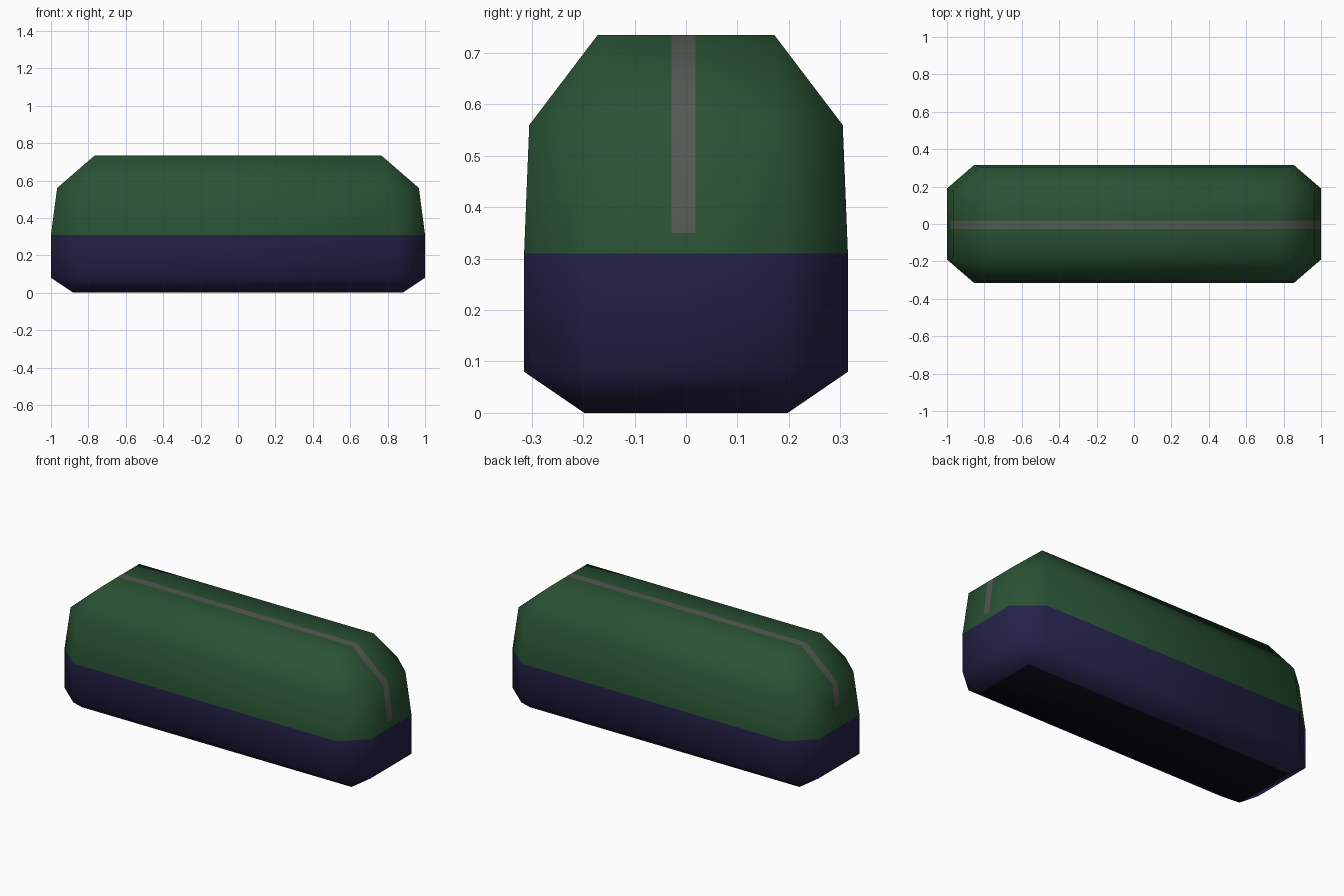
import bpy, bmesh

if "Cube" in bpy.data.objects:
    bpy.data.objects.remove(bpy.data.objects["Cube"])


def material(name, rgb):
    m = bpy.data.materials.new(name)
    m.diffuse_color = (*rgb, 1)
    m.use_nodes = True
    m.node_tree.nodes["Principled BSDF"].inputs["Base Color"].default_value = m.diffuse_color
    return m


GREEN, BLUE, GREY, BLACK = range(4)
mats = [material("dark_green", (0.022, 0.085, 0.034)),
        material("navy_blue", (0.018, 0.016, 0.065)),
        material("grey_stripe", (0.088, 0.100, 0.082)),
        material("underside_black", (0.003, 0.003, 0.008))]

# Levels of the capsule: z, half length, half width, corner cut in x and y
LEVELS = [(0.00, 0.88, 0.198, 0, 0),
          (0.08, 1.00, 0.315, 0.145, 0.125),
          (0.31, 1.00, 0.315, 0.145, 0.125),
          (0.56, 0.967, 0.305, 0.14, 0.125),
          (0.735, 0.765, 0.172, 0, 0)]


def ring(bm, z, hx, hy, cx, cy):
    """Rectangle with cut corners, counter-clockwise."""
    pts = [(hx, -hy + cy), (hx, hy - cy), (hx - cx, hy), (-hx + cx, hy),
           (-hx, hy - cy), (-hx, -hy + cy), (-hx + cx, -hy), (hx - cx, -hy)]
    return [bm.verts.new((x, y, z)) for x, y in pts]


# Body shell, lofted through the levels
bm = bmesh.new()
rings = [ring(bm, *lv) for lv in LEVELS]
for a, b in zip(rings, rings[1:]):
    for i in range(8):
        j = (i + 1) % 8
        bm.faces.new((a[i], a[j], b[j], b[i]))
bm.faces.new(rings[0][::-1])
bm.faces.new(rings[-1])
bmesh.ops.remove_doubles(bm, verts=bm.verts[:], dist=0.0001)


def cut(faces, co, no):
    geom = list({e for f in faces for e in (*f.verts, *f.edges, f)})
    bmesh.ops.bisect_plane(bm, geom=geom, plane_co=co, plane_no=no)


def in_stripe(f):
    c = f.calc_center_median()
    return -0.028 < c.y < 0.018 and c.z > 0.31


# Stripe along the ridge, ending part way down each end
for y in (-0.028, 0.018):
    cut([f for f in bm.faces if f.calc_center_median().z > 0.31], (0, y, 0), (0, 1, 0))
for side, z in ((1, 0.35), (-1, 0.43)):
    cut([f for f in bm.faces if in_stripe(f) and f.calc_center_median().x * side > 0.9],
        (0, 0, z), (0, 0, 1))

# Colours by height and position
bmesh.ops.recalc_face_normals(bm, faces=bm.faces[:])
for f in bm.faces:
    c = f.calc_center_median()
    stripe_end = 0.35 if c.x > 0 else 0.43
    if c.z < 0.01:
        f.material_index = BLACK
    elif c.z < 0.31:
        f.material_index = BLUE
    elif in_stripe(f) and c.z > stripe_end:
        f.material_index = GREY
    else:
        f.material_index = GREEN
    f.smooth = True

mesh = bpy.data.meshes.new("capsule_body")
bm.to_mesh(mesh)
bm.free()
for m in mats:
    mesh.materials.append(m)
bpy.context.collection.objects.link(bpy.data.objects.new("capsule_body", mesh))
